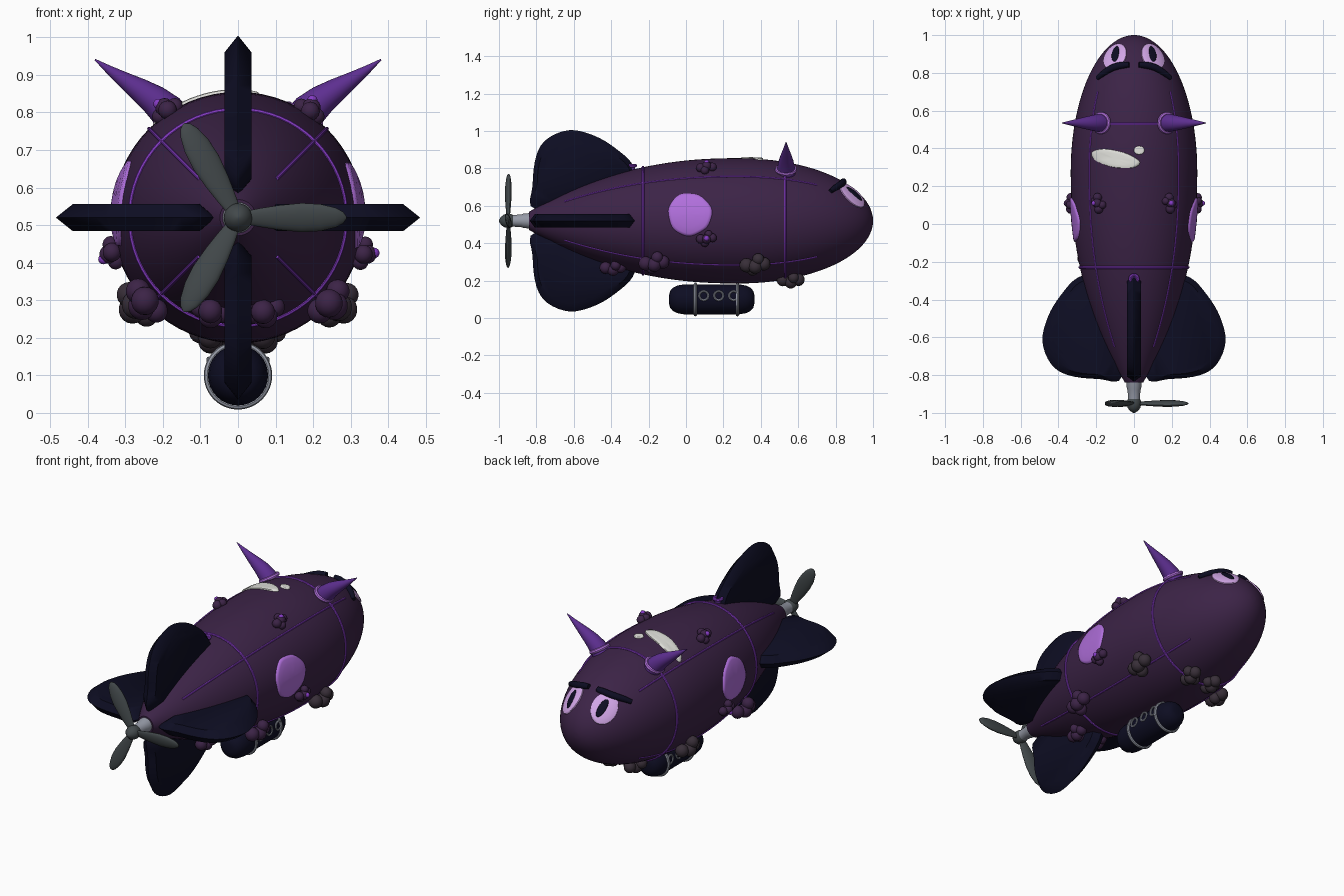
import bpy, bmesh, math
from mathutils import Vector, Matrix
from mathutils.bvhtree import BVHTree

if "Cube" in bpy.data.objects:
    bpy.data.objects.remove(bpy.data.objects["Cube"])

X, Y, Z = Vector((1, 0, 0)), Vector((0, 1, 0)), Vector((0, 0, 1))
AXIS = 0.52   # height of the hull axis


def material(name, *rgb):
    m = bpy.data.materials.new(name)
    m.use_nodes = True
    m.diffuse_color = (*rgb, 1)
    m.node_tree.nodes["Principled BSDF"].inputs["Base Color"].default_value = (*rgb, 1)
    return m


HULL = material("dark plum", .045, .017, .062)
NAVY = material("midnight navy", .004, .004, .016)
SPOT = material("orchid", .44, .16, .72)
SEAM = material("violet", .24, .045, .56)
HORN = material("deep violet", .11, .028, .28)
PROP = material("slate grey", .055, .066, .07)
METAL = material("light steel", .3, .32, .38)
GLOSS = material("off white", .75, .75, .71)
EYE = material("pale lilac", .66, .39, .82)
STONE = material("dusky brown", .04, .028, .04)


def finish(name, bm, mat, angle=40):
    bmesh.ops.recalc_face_normals(bm, faces=bm.faces)
    me = bpy.data.meshes.new(name)
    bm.to_mesh(me)
    bm.free()
    me.materials.append(mat)
    me.shade_smooth()
    me.set_sharp_from_angle(angle=math.radians(angle))
    ob = bpy.data.objects.new(name, me)
    bpy.context.collection.objects.link(ob)
    return ob


def tube(name, pts, radii, mat, n=12, ref=X, closed=False, matrix=None):
    """Circular sections swept along a path."""
    bm = bmesh.new()
    pts = [Vector(p) for p in pts]
    k = len(pts)
    if not isinstance(radii, (list, tuple)):
        radii = [radii] * k
    rings = []
    for i, p in enumerate(pts):
        a = pts[i - 1] if (i or closed) else p
        b = pts[(i + 1) % k] if (i < k - 1 or closed) else p
        t = (b - a).normalized()
        u = t.cross(ref).normalized()
        v = t.cross(u)
        rings.append([bm.verts.new(p + radii[i] * (u * math.cos(s) + v * math.sin(s)))
                      for s in (math.tau * j / n for j in range(n))])
    for i in range(k if closed else k - 1):
        a, b = rings[i], rings[(i + 1) % k]
        for j in range(n):
            bm.faces.new((a[j], a[(j + 1) % n], b[(j + 1) % n], b[j]))
    if not closed:
        bm.faces.new(rings[0])
        bm.faces.new(rings[-1])
    if matrix:
        bm.transform(matrix)
    return finish(name, bm, mat)


def circle(c, u, v, r, n=48):
    return [Vector(c) + r * (u * math.cos(math.tau * i / n) + v * math.sin(math.tau * i / n)) for i in range(n)]


def smooth_loop(pts, steps=4):
    out, k = [], len(pts)
    for i in range(k):
        a, b, c, d = (Vector(pts[(i + o) % k]) for o in (-1, 0, 1, 2))
        for s in range(steps):
            t = s / steps
            out.append(.5 * (2 * b + (c - a) * t + (2 * a - 5 * b + 4 * c - d) * t ** 2
                             + (3 * b - a - 3 * c + d) * t ** 3))
    return out


# Hull
def hull_radius(y):
    if y > .28:
        return .335 * math.sqrt(max(0, 1 - ((y - .28) / .72) ** 2))
    return .335 * (1 - ((.28 - y) / 1.2) ** 2.25)


stations = [-.84 + 1.12 * i / 24 for i in range(24)]
stations += [.28 + .72 * math.sin(math.pi / 2 * i / 24) for i in range(24)] + [.9995]
hull = tube("hull", [(0, y, AXIS) for y in stations], [hull_radius(y) for y in stations], HULL, 64)
tree = BVHTree.FromPolygons([v.co for v in hull.data.vertices], [p.vertices[:] for p in hull.data.polygons])


def on_hull(p, d):
    """Surface point and normal met from p along d."""
    hit, nrm, _, _ = tree.ray_cast(p - d * .3, d)
    if hit is None:
        hit, nrm, _, _ = tree.find_nearest(p)
    return hit, nrm


def decal(name, center, normal, u, a, b, mat, lift=.008, tilt=0, wobble=0):
    """Thin oval plate moulded to the hull."""
    n = normal.normalized()
    u = (u - n * u.dot(n)).normalized()
    v = n.cross(u)
    u, v = u * math.cos(tilt) + v * math.sin(tilt), v * math.cos(tilt) - u * math.sin(tilt)
    bm = bmesh.new()
    hit, nrm = on_hull(center, -n)
    mid, last = bm.verts.new(hit + nrm * lift), None
    count = 40
    for f, h in ((.3, lift), (.6, lift), (.85, lift), (.96, lift * .8), (1, -.003)):
        ring = []
        for i in range(count):
            s = math.tau * i / count
            w = f * (1 + wobble * (math.sin(3 * s + 1) + .6 * math.sin(7 * s)))
            hit, nrm = on_hull(center + u * a * w * math.cos(s) + v * b * w * math.sin(s), -n)
            ring.append(bm.verts.new(hit + nrm * h))
        for i in range(count):
            j = (i + 1) % count
            bm.faces.new((mid, ring[i], ring[j]) if last is None else (last[i], ring[i], ring[j], last[j]))
        last = ring
    return finish(name, bm, mat, 60)


# Hoops and lengthwise seams
for label, y in (("rear", -.23), ("front", .53)):
    tube(label + "_hoop", circle((0, y, AXIS), X, Z, hull_radius(y) + .001, 64), .007, SEAM, 8, Y, True)
for i in range(4):
    d = Matrix.Rotation(math.pi / 4 + i * math.pi / 2, 3, 'Y') @ Z
    ys = [-.65 + 1.35 * j / 30 for j in range(31)]
    tube(f"seam_{i + 1}", [Vector((0, y, AXIS)) + d * hull_radius(y) for y in ys], .005, SEAM, 8, d.cross(Y))

# Tail fins
outline = smooth_loop([(.06, -.8), (.19, -.82), (.35, -.8), (.44, -.74), (.485, -.62), (.455, -.49),
                       (.39, -.38), (.3, -.285), (.2, -.28), (.1, -.42)])
for i, label in enumerate(("top", "left", "bottom", "right")):
    bm = bmesh.new()
    layers = []
    for side, fr, fy in ((-.036, .79, .9), (0, 1, 1), (.036, .79, .9)):
        layers.append([bm.verts.new((side, -.57 + (y + .57) * fy, .27 + (r - .27) * fr)) for r, y in outline])
    for a, b in zip(layers, layers[1:]):
        for j in range(len(a)):
            k = (j + 1) % len(a)
            bm.faces.new((a[j], a[k], b[k], b[j]))
    bm.faces.new(layers[0])
    bm.faces.new(layers[-1])
    bm.transform(Matrix.Translation((0, 0, AXIS)) @ Matrix.Rotation(i * math.pi / 2, 4, 'Y'))
    finish(label + "_fin", bm, NAVY, 50)

# Propeller
tube("shaft", [(0, y, AXIS) for y in (-.8, -.87, -.88, -.94)], [.045, .038, .034, .03], METAL, 24)
tube("spinner", [(0, y, AXIS) for y in (-.92, -.935, -.955, -.975, -.99, -1)],
     [.028, .036, .038, .033, .02, .004], PROP, 24)
for i in range(3):
    m = (Matrix.Translation((0, -.95, AXIS)) @ Matrix.Rotation(i * math.tau / 3, 4, 'Y')
         @ Matrix.Rotation(.25, 4, 'X') @ Matrix.Diagonal((1, .4, 1, 1)))
    tube(f"blade_{i + 1}", [(x, 0, 0) for x in (.01, .06, .11, .17, .22, .26, .28, .289)],
         [.016, .026, .034, .04, .037, .027, .016, .003], PROP, 20, Y, matrix=m)

# Gondola with straps and portholes
ends = [-.09, -.085, -.07, -.045, -.01]
ends += [.275 - e for e in reversed(ends)]
sizes = [.025, .045, .062, .074, .08]
tube("gondola", [(0, y, .1) for y in ends], sizes + sizes[::-1], NAVY, 32)
for label, y in (("rear", .05), ("front", .275)):
    tube(label + "_strap", circle((0, y, .1), X, Z, .082), .009, METAL, 8, Y, True)
for side in (-1, 1):
    for i in range(3):
        tube(f"porthole_{i + 1}", circle((side * .078, .095 + .08 * i, .12), Y, Z, .024, 16),
             .006, METAL, 8, X, True)

# Small fitting ahead of the top fin
tube("vent_post", [(0, -.29, .76), (0, -.29, .815)], .018, HORN, 20)
tube("vent_rim", circle((0, -.29, .815), X, Y, .02, 24), .009, SEAM, 8, Z, True)


# Clusters of round growths
def cluster(name, pos, size, mat, bud=False):
    pos = Vector(pos)
    n = Vector((pos.x, 0, pos.z - AXIS)).normalized()
    t = n.cross(Y)
    bm = bmesh.new()
    for along, across, out, r in ((0, 0, .35, .9), (1, .15, 0, .85), (-1, -.1, 0, .9),
                                  (.35, .85, -.1, .75), (-.3, -.85, -.1, .8)):
        p = pos + size * (Y * along * 1.1 + t * across + n * out)
        bmesh.ops.create_uvsphere(bm, u_segments=14, v_segments=9, radius=size * r,
                                  matrix=Matrix.Translation(p))
    finish(name, bm, mat, 60)
    if bud:
        bm = bmesh.new()
        bmesh.ops.create_uvsphere(bm, u_segments=12, v_segments=8, radius=size * .5,
                                  matrix=Matrix.Translation(pos + n * size * .95 + t * size * .3))
        finish(name + "_bud", bm, SEAM, 60)


for s, side in ((1, "left"), (-1, "right")):
    cluster(side + "_top_growth", (s * .19, .11, .805), .028, HULL, True)
    cluster(side + "_side_growth", (s * .335, .11, .425), .028, HULL, True)
    cluster(side + "_low_growth", (s * .245, -.17, .295), .042, HULL)
    cluster(side + "_tail_growth", (s * .07, -.39, .27), .036, HULL)
    cluster(side + "_brown_growth", (s * .27, .37, .285), .042, STONE)
    cluster(side + "_chin_growth", (s * .07, .56, .205), .038, STONE)

    # Curved horn with collar
    horn = [(.16, .77), (.19, .805), (.225, .835), (.265, .862), (.305, .888), (.345, .915), (.381, .941)]
    tube(side + "_horn", [(s * x, .535, z) for x, z in horn],
         [.05, .047, .04, .031, .021, .011, .002], HORN, 24, Y)
    axis = Vector((s * .5, 0, .86)).normalized()
    tube(side + "_horn_collar", circle((s * .175, .535, .795), Y, axis.cross(Y), .048, 32),
         .011, SPOT, 8, axis, True)

    # Flank spot
    decal(side + "_flank_spot", Vector((s * .32, .02, .555)), X * s, Y, .118, .115, SPOT, .009, 0, .025)

    # Eye, pupil and brow
    n = Vector((s * .484, .602, .637))
    decal(side + "_eye", Vector((s * .106, .892, .665)), n, X, .07, .09, EYE, .007)
    decal(side + "_pupil", Vector((s * .098, .9, .665)), n, X, .021, .055, NAVY, .0105, s * .1)
    brow = []
    for i in range(7):
        f = i / 6
        hit, nrm = on_hull(Vector((s * (.025 + .165 * f), .84 - .07 * f + .02 * math.sin(math.pi * f), .75)), -Z)
        brow.append(hit + nrm * .006)
    tube(side + "_brow", brow, [.014, .018, .019, .019, .018, .016, .012], NAVY, 10, Z)

# Highlight marks on the back
decal("large_highlight", Vector((-.1, .345, .85)), Z, X, .132, .045, GLOSS, .008, -.2, .02)
decal("small_highlight", Vector((.027, .39, .85)), Z, X, .028, .023, GLOSS, .008)
